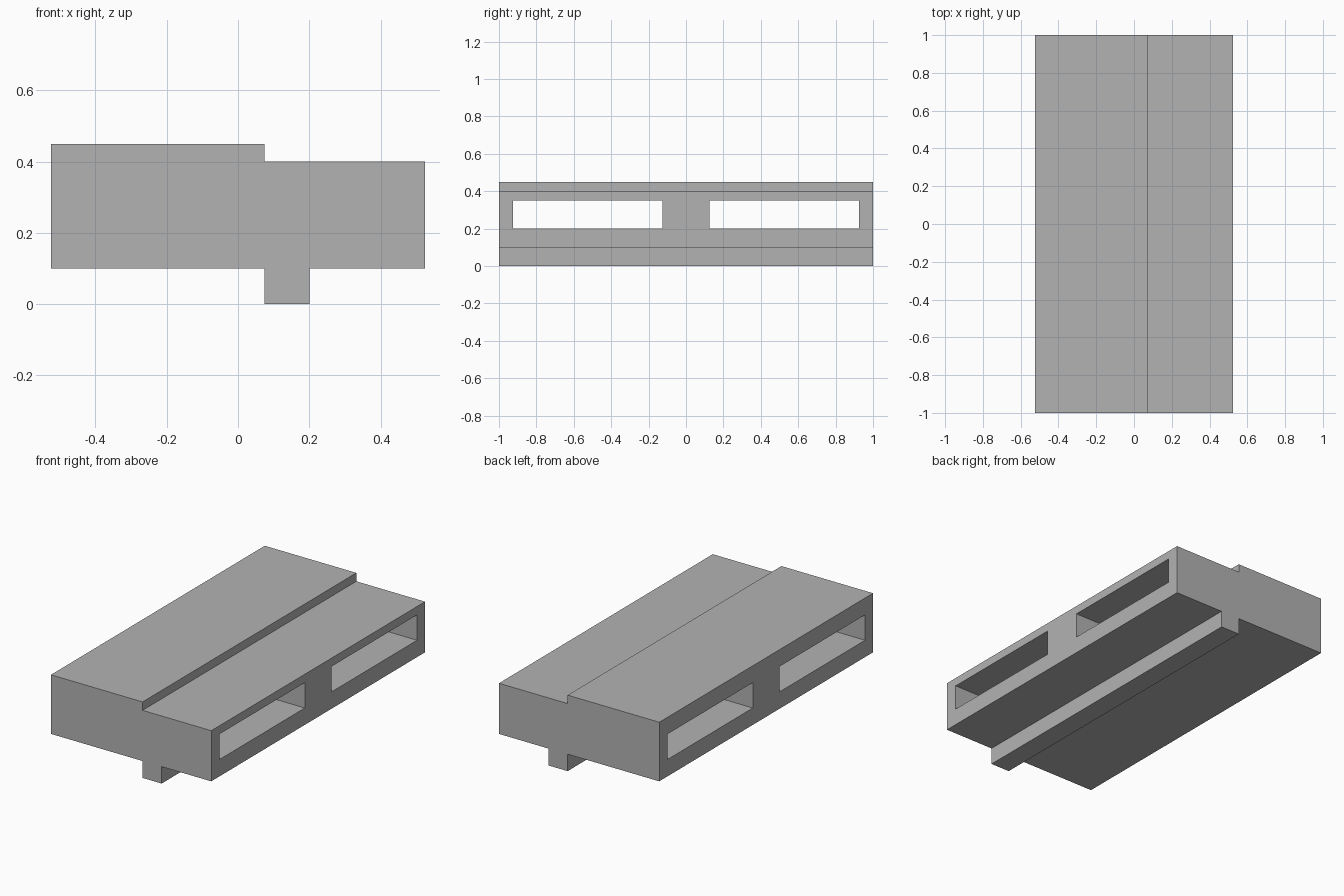
import bpy, bmesh

if "Cube" in bpy.data.objects:
    bpy.data.objects.remove(bpy.data.objects["Cube"])

grey = bpy.data.materials.new("mid grey")
grey.diffuse_color = (0.45, 0.45, 0.45, 1)
grey.use_nodes = True
grey.node_tree.nodes["Principled BSDF"].inputs["Base Color"].default_value = grey.diffuse_color


def extrude_profile(name, points, y0, y1):
    """Solid made by sweeping an x-z outline along y."""
    bm = bmesh.new()
    face = bm.faces.new([bm.verts.new((x, y0, z)) for x, z in points])
    swept = bmesh.ops.extrude_face_region(bm, geom=[face])["geom"]
    verts = [g for g in swept if isinstance(g, bmesh.types.BMVert)]
    bmesh.ops.translate(bm, verts=verts, vec=(0, y1 - y0, 0))
    bmesh.ops.recalc_face_normals(bm, faces=bm.faces)
    mesh = bpy.data.meshes.new(name)
    bm.to_mesh(mesh)
    bm.free()
    mesh.materials.append(grey)
    obj = bpy.data.objects.new(name, mesh)
    bpy.context.collection.objects.link(obj)
    return obj


# Stepped deck with the keel rail underneath, as one outline
deck = extrude_profile("stepped_deck", [
    (-0.525, 0.1), (0.075, 0.1), (0.075, 0), (0.2, 0), (0.2, 0.1),
    (0.525, 0.1), (0.525, 0.4), (0.075, 0.4), (0.075, 0.45), (-0.525, 0.45),
], -1, 1)

# Two slots running right through from side to side
bpy.context.view_layer.objects.active = deck
for side, (y0, y1) in (("front", (-0.925, -0.125)), ("back", (0.125, 0.925))):
    cutter = extrude_profile(side + "_slot_cutter", [
        (-0.7, 0.2), (0.7, 0.2), (0.7, 0.35), (-0.7, 0.35)], y0, y1)
    cutter.hide_render = True
    mod = deck.modifiers.new(side + "_slot", "BOOLEAN")
    mod.operation = "DIFFERENCE"
    mod.solver = "EXACT"
    mod.object = cutter
    bpy.ops.object.modifier_apply(modifier=mod.name)
    bpy.data.objects.remove(cutter)
